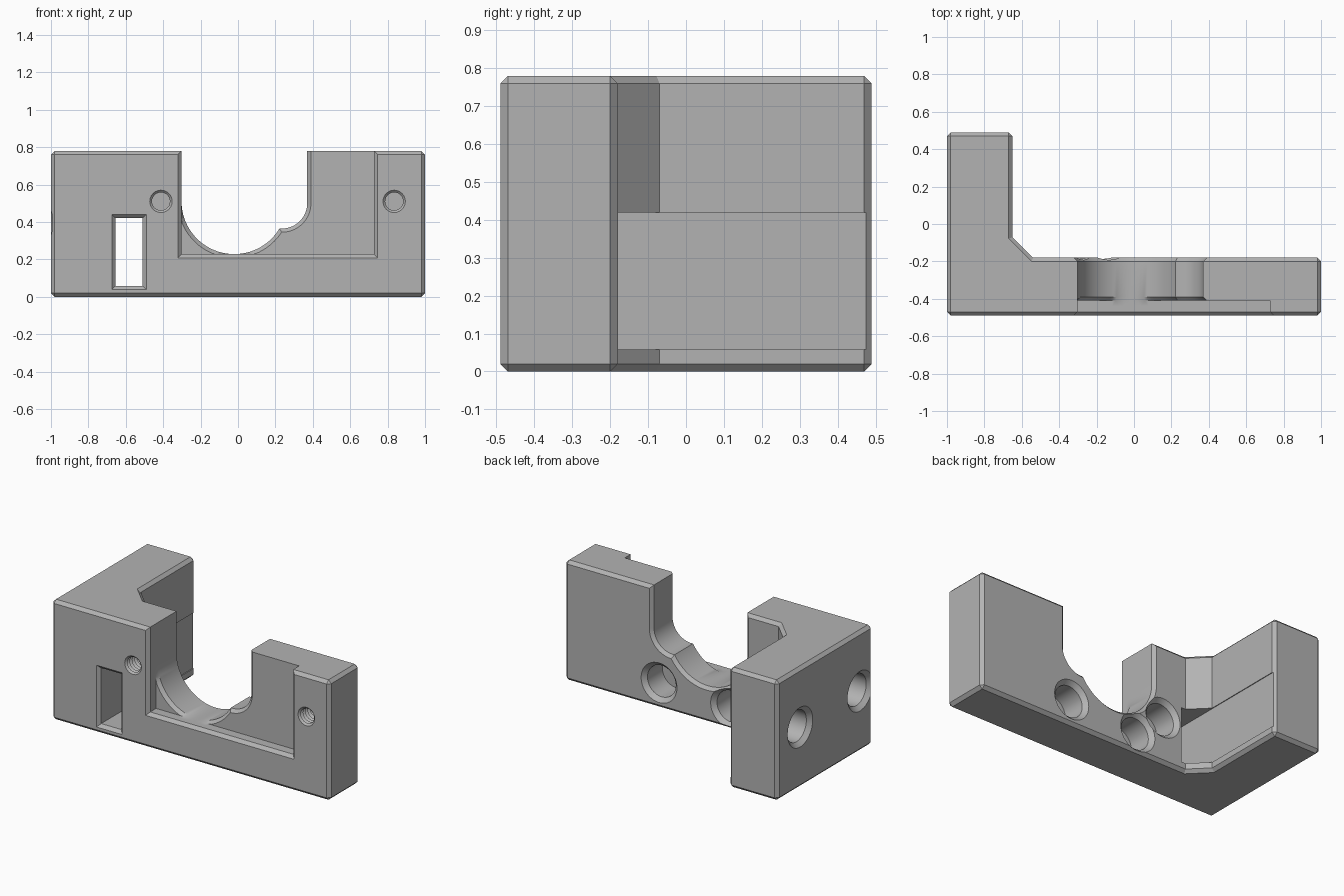
import bpy, bmesh, math

cube = bpy.data.objects.get("Cube")
if cube:
    bpy.data.objects.remove(cube, do_unlink=True)

C = 0.02                      # chamfer width
FRONT, BACK, RECESS = -0.49, -0.18, -0.41
TOP = 0.78

grey = bpy.data.materials.new("plain_grey")
grey.use_nodes = True
colour = (0.45, 0.45, 0.45, 1)
grey.diffuse_color = colour
grey.node_tree.nodes["Principled BSDF"].inputs["Base Color"].default_value = colour


def loft(name, rings):
    """Solid skinned through matching rings of points, capped at both ends."""
    bm = bmesh.new()
    loops = [[bm.verts.new(p) for p in ring] for ring in rings]
    n = len(loops[0])
    for a, b in zip(loops, loops[1:]):
        for i in range(n):
            j = (i + 1) % n
            bm.faces.new((a[i], a[j], b[j], b[i]))
    bm.faces.new(loops[0][::-1])
    bm.faces.new(loops[-1])
    bmesh.ops.recalc_face_normals(bm, faces=bm.faces)
    mesh = bpy.data.meshes.new(name)
    bm.to_mesh(mesh)
    bm.free()
    obj = bpy.data.objects.new(name, mesh)
    bpy.context.collection.objects.link(obj)
    mesh.materials.append(grey)
    return obj


def rect(x0, x1, z0, z1, y, grow=0):
    x0, x1, z0, z1 = x0 - grow, x1 + grow, z0 - grow, z1 + grow
    return [(x0, y, z0), (x1, y, z0), (x1, y, z1), (x0, y, z1)]


def circle(a, b, r, depth, axis, n=40):
    pts = []
    for i in range(n):
        t = math.tau * i / n
        u, z = a + r * math.cos(t), b + r * math.sin(t)
        pts.append((u, depth, z) if axis == "y" else (depth, u, z))
    return pts


def u_ring(cx, cz, r, y, clamp, n=48):
    """Round-bottomed open notch, clamped so it stays inside the front recess."""
    pts = [(cx - r, 1.0)]
    for i in range(n + 1):
        t = math.pi * (1 + i / n)
        pts.append((cx + r * math.cos(t), cz + r * math.sin(t)))
    pts.append((cx + r, 1.0))
    if clamp:
        pts = [(max(x, -0.302), max(z, 0.228)) for x, z in pts]
    return [(x, y, z) for x, z in pts]


# L-shaped block with a diagonal gusset in the inner corner
foot = [(-1, FRONT), (1, FRONT), (1, BACK), (-0.54, BACK),
        (-0.65, -0.07), (-0.65, 0.49), (-1, 0.49)]
body = loft("bracket_body", [[(x, y, z) for x, y in foot] for z in (0, TOP)])
bm = bmesh.new()
bm.from_mesh(body.data)
inner = foot[3:5]


def is_inner(edge):
    a, b = (v.co for v in edge.verts)
    return abs(a.z - b.z) > 0.1 and any(
        math.hypot(a.x - x, a.y - y) < 0.01 for x, y in inner)


bmesh.ops.bevel(bm, geom=[e for e in bm.edges if not is_inner(e)],
                offset=C, segments=1, affect="EDGES")
bmesh.ops.recalc_face_normals(bm, faces=bm.faces)
bm.to_mesh(body.data)
bm.free()

cutters = []

# Shallow front recess with chamfered rim
area = (-0.302, 0.727, 0.228, 1.2)
cutters.append(loft("front_recess", [
    rect(*area, FRONT - C, 2 * C), rect(*area, FRONT + C), rect(*area, RECESS)]))

# Two round-bottomed notches that merge into the cradle
for name, cx, cz, r in (("large_notch", -0.02, 0.51, 0.282),
                        ("small_notch", 0.235, 0.5, 0.135)):
    cutters.append(loft(name, [
        u_ring(cx, cz, r + C, RECESS - 0.03, True),
        u_ring(cx, cz, r + C, RECESS, True),
        u_ring(cx, cz, r, RECESS + C, True),
        u_ring(cx, cz, r, BACK - C, False),
        u_ring(cx, cz, r + 2 * C, BACK + C, False)]))

# Rectangular slot running through the plate and along the arm
slot = (-0.655, -0.51, 0.058, 0.42)
cutters.append(loft("slot", [
    rect(*slot, FRONT - C, 2 * C), rect(*slot, FRONT + C), rect(*slot, 0.475)]))

# Countersunk blind holes: back of the plate and outer side of the arm
R = 0.102


def blind_hole(name, a, z, surface, outward, axis):
    steps = ((C, R + 2 * 0.027), (0, R + 0.027), (-0.027, R), (-0.18, R))
    cutters.append(loft(name, [
        circle(a, z, r, surface + outward * d, axis) for d, r in steps]))


for i, (x, z) in enumerate(((0.32, 0.165), (-0.18, 0.135), (-0.37, 0.3))):
    blind_hole(f"back_hole_{i}", x, z, BACK, 1, "y")
for i, y in enumerate((-0.36, 0.255)):
    blind_hole(f"side_hole_{i}", y, 0.395, -1, -1, "x")

# Threaded screw holes in the front
for i, x in enumerate((-0.412, 0.835)):
    rings = [circle(x, 0.51, 0.06, FRONT - C, "y", 24)]
    for k in range(17):
        rings.append(circle(x, 0.51, 0.048 if k % 2 else 0.06,
                            FRONT + 0.012 * k, "y", 24))
    cutters.append(loft(f"screw_hole_{i}", rings))

# Cut everything out of the block
bpy.ops.object.select_all(action="DESELECT")
bpy.context.view_layer.objects.active = body
body.select_set(True)
for cutter in cutters:
    cutter.hide_render = True
    mod = body.modifiers.new(cutter.name, "BOOLEAN")
    mod.operation = "DIFFERENCE"
    mod.solver = "EXACT"
    mod.object = cutter
    bpy.ops.object.modifier_apply(modifier=mod.name)
    bpy.data.objects.remove(cutter, do_unlink=True)

bpy.ops.object.shade_smooth_by_angle(angle=math.radians(25))
